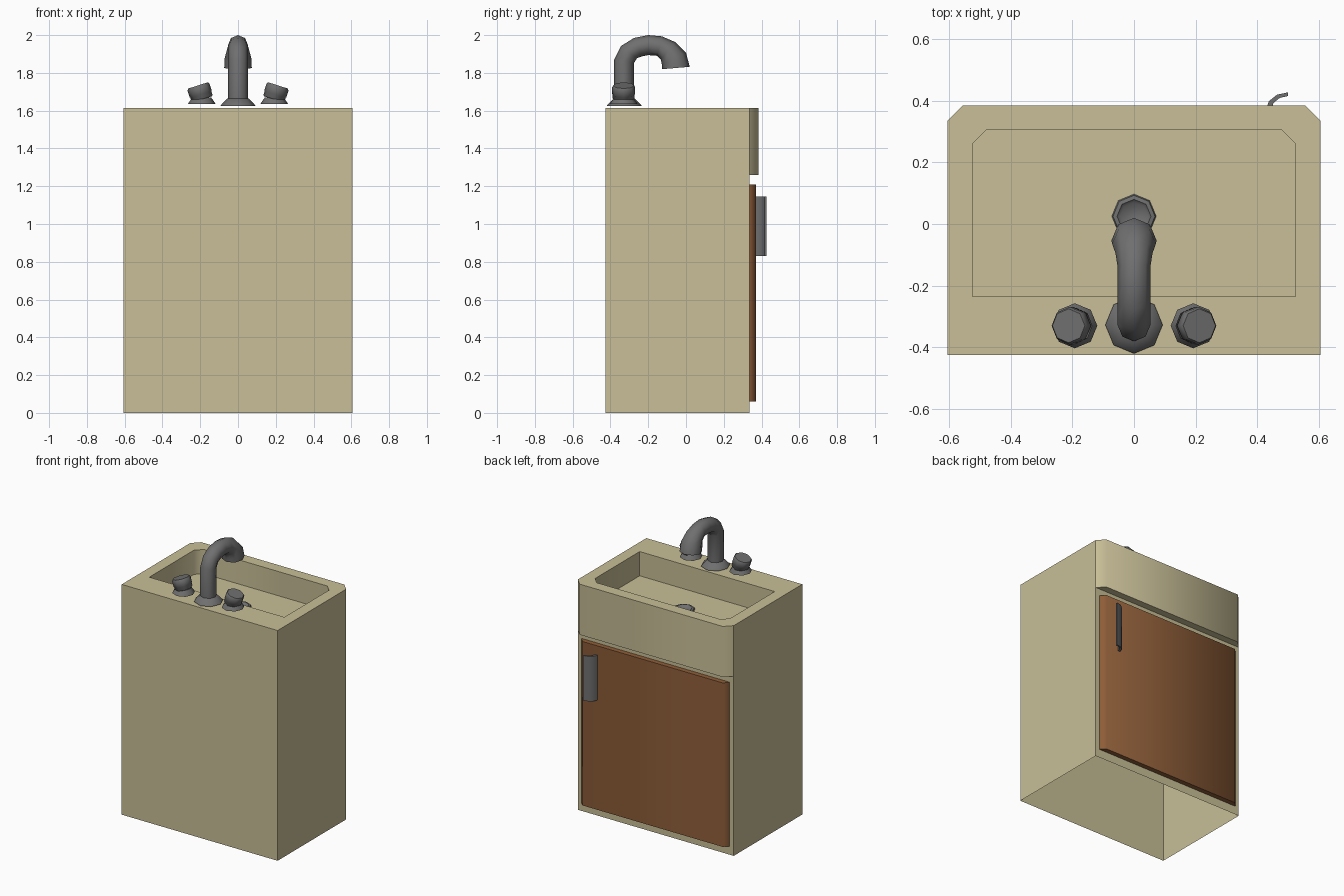
import bpy, bmesh
from math import sin, cos, pi, radians
from mathutils import Matrix, Vector

if "Cube" in bpy.data.objects:
    bpy.data.objects.remove(bpy.data.objects["Cube"])


def material(name, rgb):
    m = bpy.data.materials.new(name)
    m.use_nodes = True
    m.diffuse_color = (*rgb, 1)
    m.node_tree.nodes["Principled BSDF"].inputs["Base Color"].default_value = (*rgb, 1)
    return m


CREAM = material("cream", (0.58, 0.52, 0.31))
WOOD = material("brown wood", (0.27, 0.11, 0.04))
METAL = material("grey metal", (0.16, 0.16, 0.16))


def finish(name, bm, mat, angle=50, recalc=True):
    if recalc:
        bmesh.ops.recalc_face_normals(bm, faces=bm.faces)
    mesh = bpy.data.meshes.new(name)
    bm.to_mesh(mesh)
    bm.free()
    mesh.materials.append(mat)
    obj = bpy.data.objects.new(name, mesh)
    bpy.context.collection.objects.link(obj)
    bpy.ops.object.select_all(action="DESELECT")
    obj.select_set(True)
    bpy.context.view_layer.objects.active = obj
    bpy.ops.object.shade_smooth_by_angle(angle=radians(angle))
    return obj


def wall(bm, path, z0, z1, closed=False):
    """Vertical sheet along a plan path; returns the bottom and top vertices."""
    low = [bm.verts.new((x, y, z0)) for x, y in path]
    high = [bm.verts.new((x, y, z1)) for x, y in path]
    n = len(path)
    for i in range(n if closed else n - 1):
        j = (i + 1) % n
        bm.faces.new((low[i], low[j], high[j], high[i]))
    return low, high


def prism(name, path, z0, z1, mat):
    bm = bmesh.new()
    low, high = wall(bm, path, z0, z1, True)
    bm.faces.new(low)
    bm.faces.new(high)
    return finish(name, bm, mat)


def tube(name, rings, mat, sides=8, angle=50, cap_start=True, cap_end=True):
    """Skin of circles given as (centre, axis tilt matrix, radius)."""
    bm = bmesh.new()
    loops = []
    for centre, tilt, r in rings:
        loops.append([bm.verts.new(Vector(centre) + tilt @ Vector(
            (r * cos(2 * pi * i / sides), r * sin(2 * pi * i / sides), 0)))
            for i in range(sides)])
    for a, b in zip(loops, loops[1:]):
        for i in range(sides):
            j = (i + 1) % sides
            bm.faces.new((a[i], a[j], b[j], b[i]))
    if cap_start:
        bm.faces.new(loops[0])
    if cap_end:
        bm.faces.new(loops[-1])
    return finish(name, bm, mat, angle)


def lathe(name, centre, profile, mat, tilt=0, **kw):
    rot = Matrix.Rotation(tilt, 3, "Y")
    return tube(name, [(Vector(centre) + rot @ Vector((0, 0, z)), rot, r)
                       for r, z in profile], mat, **kw)


W, FRONT, BACK, LIP, TOP = 0.605, -0.425, 0.335, 0.385, 1.615
LIP_Z, FLOOR = 1.26, 1.445


def plan(w, y0, y1, c):
    """Rectangle with chamfered rear corners, counter-clockwise."""
    return [(-w, y0), (w, y0), (w, y1 - c), (w - c, y1), (c - w, y1), (-w, y1 - c)]


# Cabinet: thin shell, open below
bm = bmesh.new()
wall(bm, [(-W, BACK), (-W, FRONT), (W, FRONT), (W, BACK)], 0, TOP)
wall(bm, [(W, BACK), (-W, BACK)], 0, LIP_Z)
finish("cabinet", bm, CREAM, 30, recalc=False)

# Apron: chamfered lip over the door, with its underside
outer = plan(W, FRONT, LIP, 0.05)
bm = bmesh.new()
low, high = wall(bm, outer[2:], LIP_Z, TOP)
bm.faces.new(low[::-1])
finish("basin_apron", bm, CREAM, recalc=False)

# Rim: flat top with the basin opening
inner = plan(0.524, -0.235, 0.305, 0.045)
bm = bmesh.new()
o = [bm.verts.new((x, y, TOP)) for x, y in outer]
n = [bm.verts.new((x, y, TOP)) for x, y in inner]
for i in range(6):
    j = (i + 1) % 6
    bm.faces.new((o[i], o[j], n[j], n[i]))
finish("basin_rim", bm, CREAM, recalc=False)

# Basin: inward-facing walls and floor
bm = bmesh.new()
low, high = wall(bm, inner[::-1], FLOOR, TOP, True)
bm.faces.new(low[::-1])
finish("basin", bm, CREAM, recalc=False)

# Drain ring and its sunken plug
lathe("drain", (0, 0.025, FLOOR),
      [(0.072, 0), (0.068, 0.012), (0.055, 0.015), (0.045, 0.004)], METAL, cap_start=False)

# Door with chamfered vertical edges
prism("door", plan(0.573, BACK, 0.37, 0.03), 0.06, 1.21, WOOD)

# Curved door pull
arc = [(0.5 - 0.072 * cos(a), 0.37 + 0.057 * sin(a)) for a in (0, pi / 6, pi / 3, pi / 2)]
arc_in = [(0.5 - 0.055 * cos(a), 0.37 + 0.045 * sin(a)) for a in (pi / 2, pi / 3, pi / 6, 0)]
prism("door_handle", arc + arc_in, 0.83, 1.145, METAL)

# Tap spout: flange, riser, bend and flared outlet (y, z, lean, radius)
lathe("tap_flange", (0, -0.327, 1.625), [(0.093, 0), (0.088, 0.007), (0.056, 0.04)], METAL)
bend = [(-0.328, 1.66, 0, 0.053), (-0.328, 1.86, 10, 0.053), (-0.302, 1.91, 38, 0.053),
        (-0.255, 1.936, 68, 0.053), (-0.2, 1.947, 90, 0.053), (-0.14, 1.942, 104, 0.053),
        (-0.095, 1.917, 130, 0.06), (-0.064, 1.876, 154, 0.071), (-0.053, 1.826, 175, 0.073)]
tube("tap_spout", [((0, y, z), Matrix.Rotation(radians(-lean), 3, "X"), r)
                   for y, z, lean, r in bend], METAL, angle=60)

# Knobs: flange and outward-leaning head on each side
for side, label in ((-1, "right"), (1, "left")):
    lathe(label + "_knob_flange", (side * 0.192, -0.33, 1.635),
          [(0.073, 0), (0.07, 0.006), (0.05, 0.035)], METAL)
    lathe(label + "_knob", (side * 0.19, -0.33, 1.665),
          [(0.052, -0.005), (0.058, 0.0), (0.058, 0.022), (0.061, 0.026),
           (0.061, 0.062), (0.055, 0.072)], METAL, tilt=side * 0.31)
